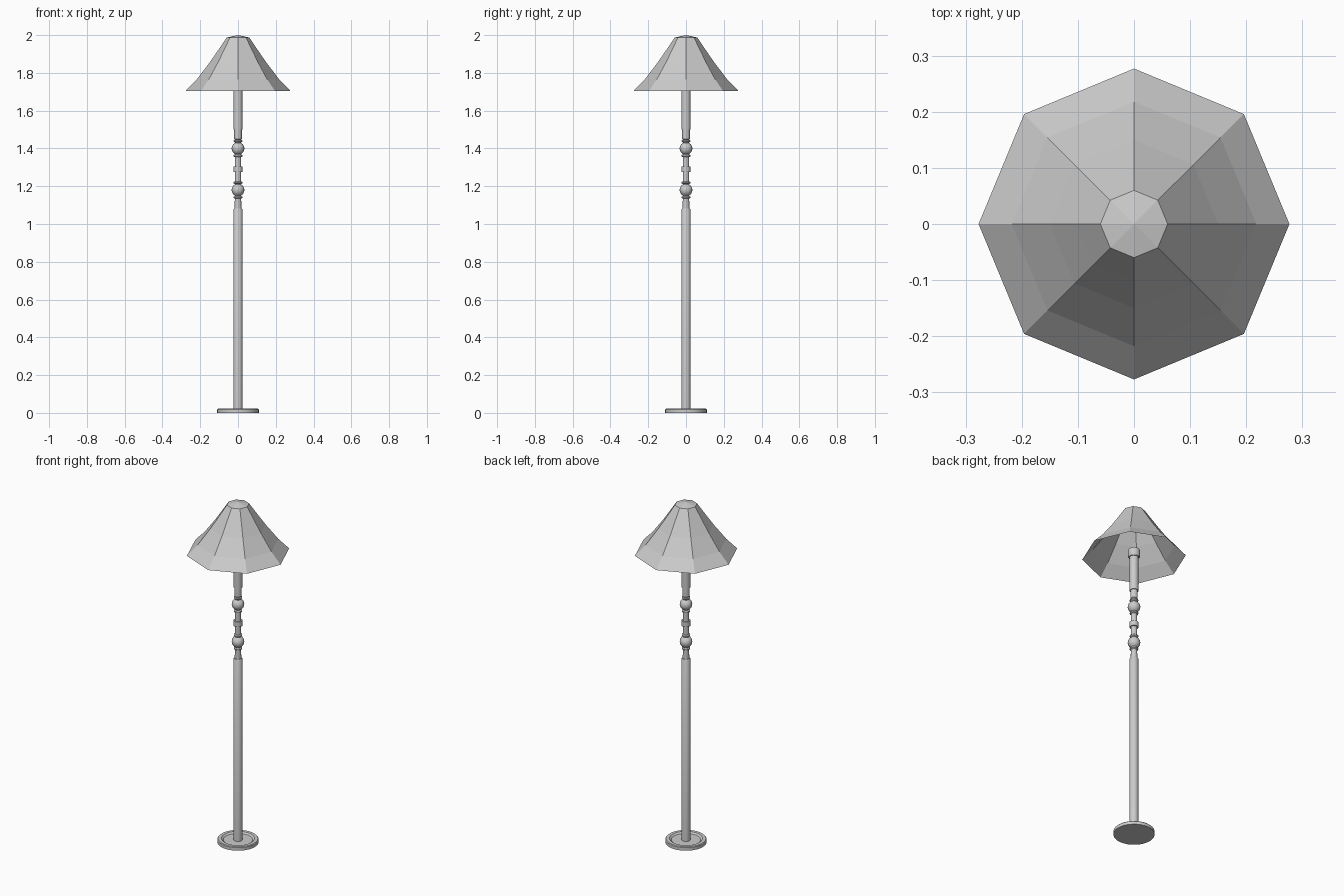
import bpy, bmesh, math

if "Cube" in bpy.data.objects:
    bpy.data.objects.remove(bpy.data.objects["Cube"])


def lathe(name, profile, sides, smooth=True):
    """Revolve (radius, z) points, listed bottom to top, about the z axis."""
    bm = bmesh.new()
    rings = []
    for r, z in profile:
        if r == 0:
            rings.append([bm.verts.new((0, 0, z))] * sides)
        else:
            rings.append([bm.verts.new((r * math.cos(2 * math.pi * i / sides),
                                        r * math.sin(2 * math.pi * i / sides), z))
                          for i in range(sides)])
    for a, b in zip(rings, rings[1:]):
        for i in range(sides):
            j = (i + 1) % sides
            bm.faces.new(list(dict.fromkeys((a[i], a[j], b[j], b[i]))))
    mesh = bpy.data.meshes.new(name)
    bm.to_mesh(mesh)
    bm.free()
    obj = bpy.data.objects.new(name, mesh)
    bpy.context.collection.objects.link(obj)
    if smooth:
        bpy.context.view_layer.objects.active = obj
        obj.select_set(True)
        bpy.ops.object.shade_smooth_by_angle(angle=math.radians(35))
        obj.select_set(False)
    return obj


def ball(z, r=0.034):
    """Turned bead with a small collar above and below."""
    pts = [(0.017, z - 0.046), (0.023, z - 0.042), (0.023, z - 0.036), (0.017, z - 0.031)]
    pts += [(r * math.cos(a), z + r * math.sin(a))
            for a in (math.radians(d) for d in range(-60, 61, 20))]
    pts += [(0.017, z + 0.031), (0.023, z + 0.036), (0.023, z + 0.042), (0.017, z + 0.046)]
    return pts


# Round foot with a shallow recess inside the rim
lathe("base", [(0, 0), (0.11, 0), (0.11, 0.018), (0.106, 0.022), (0.088, 0.022),
               (0.078, 0.014), (0, 0.014)], 32)

# Lower pole
lathe("lower_pole", [(0, 0.012), (0.024, 0.012), (0.024, 1.078), (0.021, 1.083), (0, 1.083)], 16)

# Turned section with two beads and a middle ring
lathe("turned_stem",
      [(0, 1.08), (0.018, 1.08)] + ball(1.18)
      + [(0.017, 1.275), (0.024, 1.275), (0.024, 1.305), (0.017, 1.305)]
      + ball(1.40) + [(0.02, 1.45), (0.02, 1.502), (0, 1.502)], 16)

# Upper pole and lamp holder
lathe("upper_pole", [(0, 1.50), (0.024, 1.50), (0.024, 1.71), (0, 1.71)], 16)
lathe("lamp_holder", [(0, 1.705), (0.029, 1.705), (0.033, 1.712), (0.033, 1.745),
                      (0.029, 1.752), (0, 1.752)], 16)

# Eight-sided flared shade, open underneath
lathe("shade", [(0.277, 1.705), (0.218, 1.766), (0.15, 1.855), (0.102, 1.925),
                (0.06, 1.987), (0, 2.0)], 8, smooth=False)
